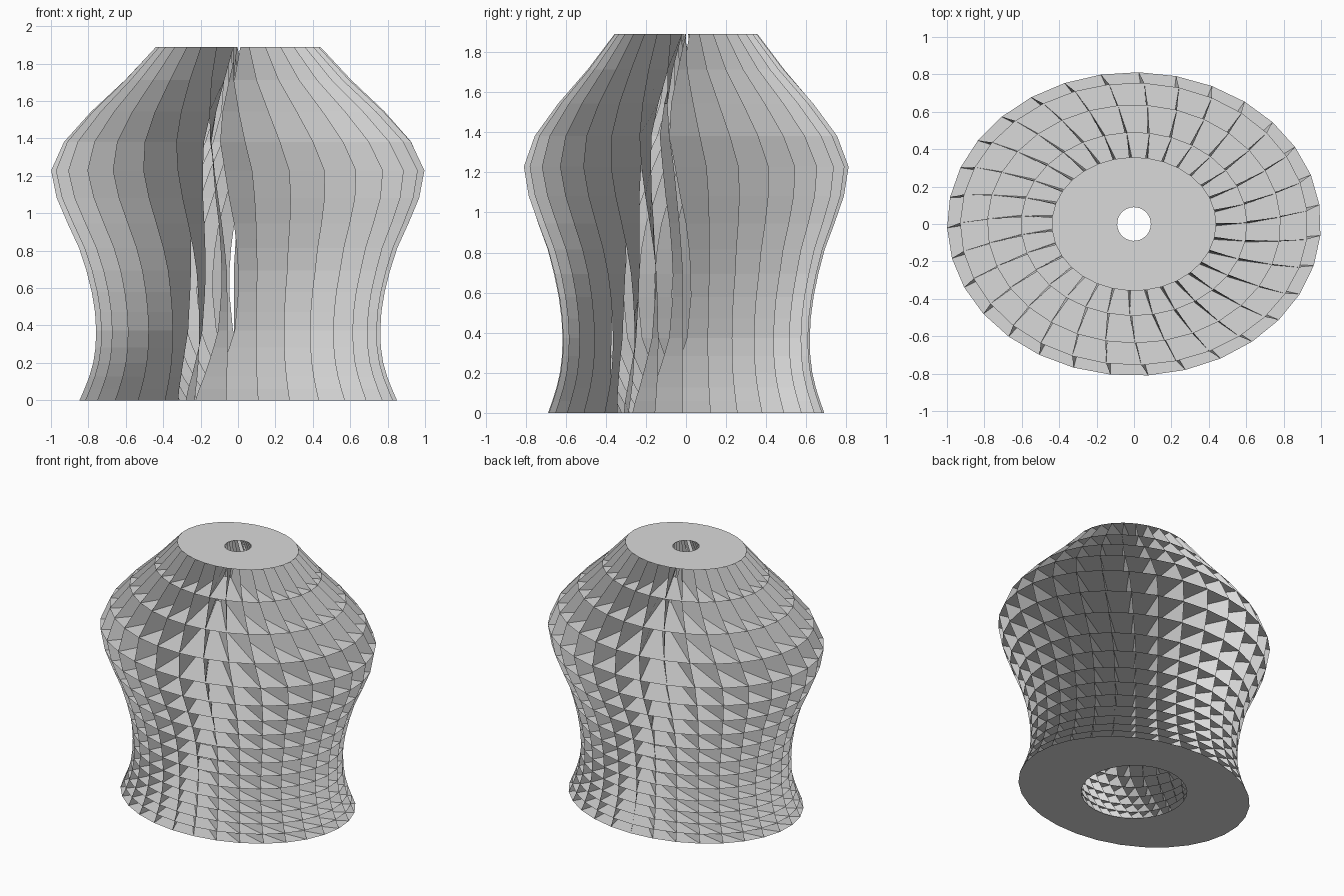
import bpy
import math

cube = bpy.data.objects.get("Cube")
if cube:
    bpy.data.objects.remove(cube, do_unlink=True)

FINS = 31
LEVELS = 16
HEIGHT = 1.89
ASPECT = 0.812
PHASE = 88.6

# Outer profile: height, half width
OUTER = [(0, .85), (.08, .815), (.16, .785), (.25, .766), (.35, .76), (.46, .765),
         (.57, .782), (.69, .812), (.81, .85), (.94, .91), (1.08, .97), (1.227, 1.0),
         (1.382, .93), (1.544, .785), (1.713, .605), (1.89, .44)]
# Twist of the outer edge: height, degrees
TWIST = [(0, 3), (.7, 3), (1, 1.5), (1.227, 0), (1.382, -2), (1.544, -4),
         (1.713, -6.5), (1.89, -8)]
# Inner profile: height, bore radius, sweep of the fin in degrees
INNER = [(0, .36, 35), (.15, .40, 21), (.35, .44, 10), (.6, .45, 7), (.9, .42, 8),
         (1.2, .33, 16), (1.4, .25, 25), (1.55, .19, 26), (1.71, .14, 18),
         (1.89, .09, 0)]


def sample(table, z, column):
    """Linear interpolation of one column of a profile."""
    for low, high in zip(table, table[1:]):
        if z <= high[0] + 1e-6:
            t = (z - low[0]) / (high[0] - low[0])
            return low[column] + t * (high[column] - low[column])
    return table[-1][column]


def fin_ends(i, k):
    """Outer and inner end of fin k at level i; levels spread out upwards."""
    t = i / LEVELS
    z = HEIGHT * (0.466 * t + 0.534 * t * t)
    angle = PHASE + 360 * k / FINS + sample(TWIST, z, 1)
    a = math.radians(angle)
    b = math.radians(angle - sample(INNER, z, 2))
    big, small = sample(OUTER, z, 1), sample(INNER, z, 1)
    return [(big * math.cos(a), ASPECT * big * math.sin(a), z),
            (small * math.cos(b), small * math.sin(b), z)]


grey = bpy.data.materials.new("light_grey")
grey.use_nodes = True
colour = (0.7, 0.7, 0.7, 1)
grey.diffuse_color = colour
grey.node_tree.nodes["Principled BSDF"].inputs["Base Color"].default_value = colour


def add_object(name, verts, faces):
    mesh = bpy.data.meshes.new(name)
    mesh.from_pydata(verts, [], faces)
    mesh.materials.append(grey)
    mesh.update()
    obj = bpy.data.objects.new(name, mesh)
    bpy.context.collection.objects.link(obj)


# Thin oval shelves with a round bore, stacked up the height
for i in range(LEVELS + 1):
    verts = []
    for k in range(FINS):
        verts += fin_ends(i, k)
    faces = []
    for k in range(FINS):
        a, b = 2 * k, 2 * ((k + 1) % FINS)
        quad = (a, b, b + 1, a + 1)
        faces.append(quad if i else quad[::-1])
    name = "base_plate" if i == 0 else "top_plate" if i == LEVELS else f"shelf_{i}"
    add_object(name, verts, faces)

# Upright swept fins running through every shelf
for k in range(FINS):
    verts = []
    for i in range(LEVELS + 1):
        verts += fin_ends(i, k)
    faces = [(2 * i, 2 * i + 1, 2 * i + 3, 2 * i + 2) for i in range(LEVELS)]
    add_object(f"fin_{k + 1}", verts, faces)
